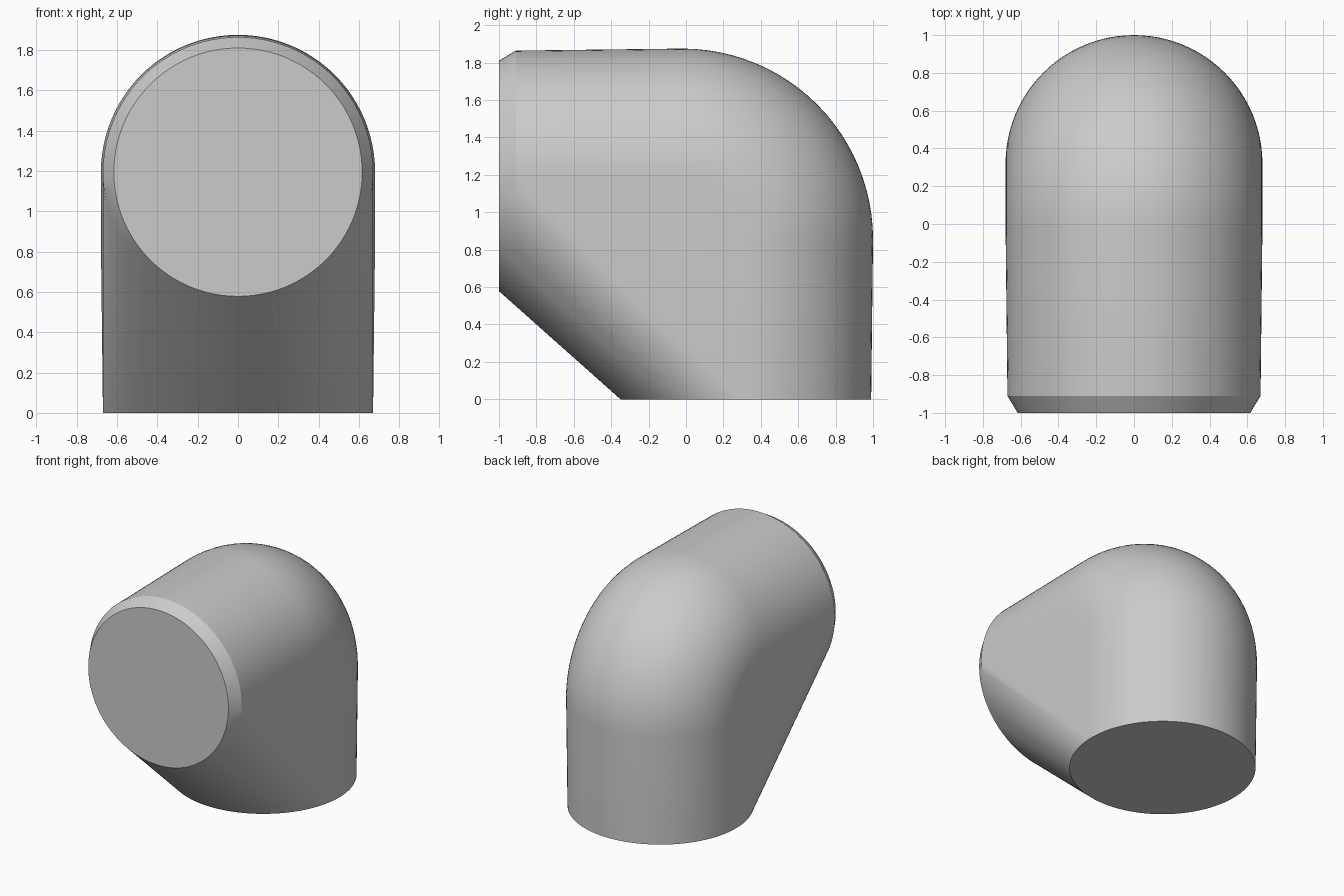
import bpy
import bmesh
from math import sin, cos, pi, radians
from mathutils import Vector

cube = bpy.data.objects.get("Cube")
if cube:
    bpy.data.objects.remove(cube, do_unlink=True)

SIDES = 96
BEND_STEPS = 24
BEND_CENTRE = Vector((0, -0.02, 0.855))
BEND_RADIUS = 0.34
TUBE_RADIUS = 0.68

grey = bpy.data.materials.new("light grey")
grey.use_nodes = True
grey.diffuse_color = (0.6, 0.6, 0.6, 1)
grey.node_tree.nodes["Principled BSDF"].inputs["Base Color"].default_value = grey.diffuse_color


def add_ring(bm, centre, outward, radius):
    """Circle of vertices spanned by the x axis and the outward direction."""
    for i in range(SIDES):
        a = 2 * pi * i / SIDES
        bm.verts.new(centre + Vector((cos(a) * radius, 0, 0)) + outward * (sin(a) * radius))


bm = bmesh.new()
back, up = Vector((0, 1, 0)), Vector((0, 0, 1))

# Bottom opening
add_ring(bm, Vector((0, 0.32, 0)), back, 0.67)

# Quarter bend from the upright leg to the forward leg
for step in range(BEND_STEPS + 1):
    a = pi / 2 * step / BEND_STEPS
    outward = back * cos(a) + up * sin(a)
    add_ring(bm, BEND_CENTRE + outward * BEND_RADIUS, outward, TUBE_RADIUS)

# Forward leg with its chamfered front end
add_ring(bm, Vector((0, -0.91, 1.194)), up, 0.67)
add_ring(bm, Vector((0, -1, 1.194)), up, 0.616)

# Wrap the elbow in a convex skin, which fills the inner corner
hull = bmesh.ops.convex_hull(bm, input=bm.verts[:])
unused = {g for g in hull["geom_interior"] + hull["geom_unused"] if isinstance(g, bmesh.types.BMVert)}
bmesh.ops.delete(bm, geom=list(unused), context="VERTS")
bmesh.ops.dissolve_limit(bm, angle_limit=radians(0.2), verts=bm.verts[:], edges=bm.edges[:])
bmesh.ops.recalc_face_normals(bm, faces=bm.faces[:])

mesh = bpy.data.meshes.new("elbow_body")
bm.to_mesh(mesh)
bm.free()
mesh.materials.append(grey)
body = bpy.data.objects.new("elbow_body", mesh)
bpy.context.collection.objects.link(body)

# Smooth the skin, keep the end discs and chamfer crisp
bpy.ops.object.select_all(action="DESELECT")
body.select_set(True)
bpy.context.view_layer.objects.active = body
bpy.ops.object.shade_smooth_by_angle(angle=radians(25))
